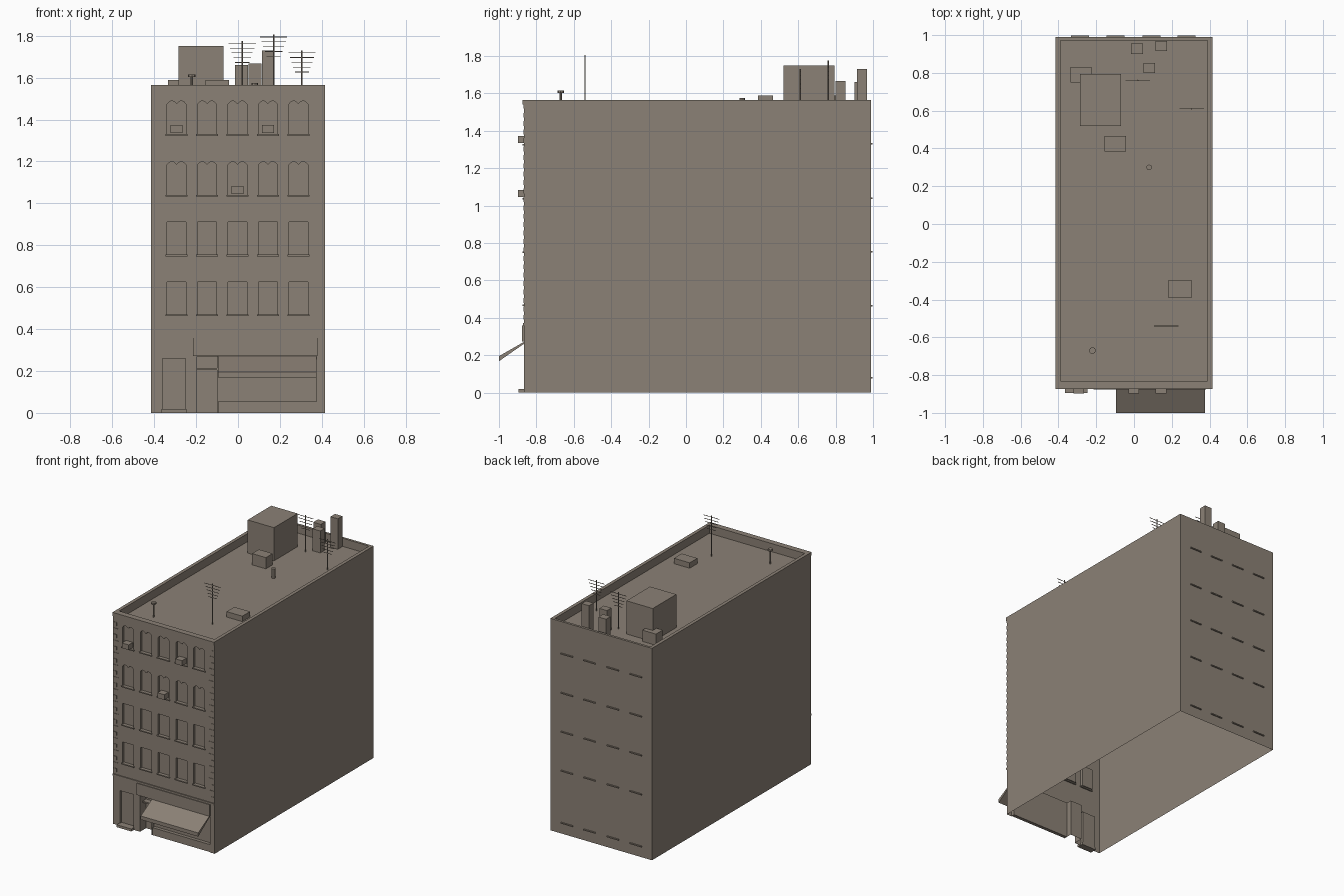
import bpy, bmesh, math
from mathutils import Vector

if "Cube" in bpy.data.objects:
    bpy.data.objects.remove(bpy.data.objects["Cube"])

stone = bpy.data.materials.new("warm_grey_stone")
stone.diffuse_color = (0.26, 0.22, 0.18, 1)
stone.use_nodes = True
stone.node_tree.nodes["Principled BSDF"].inputs["Base Color"].default_value = stone.diffuse_color

X, YF, YB, TOP, ROOF = 0.415, -0.865, 0.99, 1.565, 1.505


def finish(name, bm):
    bmesh.ops.remove_doubles(bm, verts=bm.verts, dist=1e-5)
    me = bpy.data.meshes.new(name)
    bm.to_mesh(me)
    bm.free()
    me.materials.append(stone)
    ob = bpy.data.objects.new(name, me)
    bpy.context.collection.objects.link(ob)
    return ob


def add_box(bm, x0, x1, y0, y1, z0, z1):
    vs = bmesh.ops.create_cube(bm, size=1)["verts"]
    for v in vs:
        v.co = Vector((x0 if v.co.x < 0 else x1, y0 if v.co.y < 0 else y1,
                       z0 if v.co.z < 0 else z1))


def boxes(name, *dims):
    bm = bmesh.new()
    for d in dims:
        add_box(bm, *d)
    return finish(name, bm)


def quad(bm, *pts):
    return bm.faces.new([bm.verts.new(p) for p in pts])


def rod(bm, x, y, r, z0, z1, n=8):
    vs = bmesh.ops.create_cone(bm, cap_ends=True, segments=n, radius1=r, radius2=r,
                               depth=z1 - z0)["verts"]
    bmesh.ops.translate(bm, verts=vs, vec=(x, y, (z0 + z1) / 2))


# Openings in the front wall: x0, x1, z0, z1, recess depth, double-arched top
COLS = [-0.293 + 0.1453 * i for i in range(5)]
ROWS = [(0.47, 0.625, False), (0.755, 0.91, False), (1.04, 1.20, True), (1.33, 1.49, True)]
openings = [(x - 0.045, x + 0.045, a, b, 0.018, arch) for a, b, arch in ROWS for x in COLS]
openings += [(-0.36, -0.25, 0, 0.26, 0.02, False),       # house door
             (-0.195, -0.1, 0, 0.27, 0.07, False),       # shop door
             (-0.1, 0.375, 0, 0.27, 0.03, False)]        # shop window

# Front wall as a grid with recessed openings
bm = bmesh.new()
xs = sorted({-X, X} | {round(v, 4) for o in openings for v in o[:2]})
zs = sorted({0, TOP} | {v for o in openings for v in o[2:4]})
for x0, x1 in zip(xs, xs[1:]):
    for z0, z1 in zip(zs, zs[1:]):
        cx, cz = (x0 + x1) / 2, (z0 + z1) / 2
        if not any(o[0] < cx < o[1] and o[2] < cz < o[3] for o in openings):
            quad(bm, (x0, YF, z0), (x1, YF, z0), (x1, YF, z1), (x0, YF, z1))
for x0, x1, z0, z1, d, arch in openings:
    yb = YF + d
    quad(bm, (x0, yb, z0), (x1, yb, z0), (x1, yb, z1), (x0, yb, z1))
    quad(bm, (x0, YF, z0), (x0, yb, z0), (x0, yb, z1), (x0, YF, z1))
    quad(bm, (x1, yb, z0), (x1, YF, z0), (x1, YF, z1), (x1, yb, z1))
    if z0 > 0:
        quad(bm, (x0, YF, z0), (x1, YF, z0), (x1, yb, z0), (x0, yb, z0))
    n = 8 if arch else 1
    # two shallow arches meeting at the middle
    top = [(x0 + (x1 - x0) * i / n,
            z1 - (0.016 * (1 - math.sin(math.pi * ((i / 4) % 1))) if arch else 0))
           for i in range(n + 1)]
    for (a, za), (b, zb) in zip(top, top[1:]):
        quad(bm, (a, yb, za), (b, yb, zb), (b, YF, zb), (a, YF, za))
        if arch:
            f = [(a, YF, za), (b, YF, zb), (b, YF, z1), (a, YF, z1)]
            f = [p for i, p in enumerate(f) if p not in f[:i]]
            quad(bm, *f)
finish("front_wall", bm)

# Side and back walls, parapet and roof; open underneath
bm = bmesh.new()
ix, iy0, iy1 = 0.39, -0.83, 0.972
outer = [(X, YF), (X, YB), (-X, YB), (-X, YF)]
inner = [(ix, iy0), (ix, iy1), (-ix, iy1), (-ix, iy0)]
for i in range(4):
    a, b, c, d = outer[i], outer[(i + 1) % 4], inner[(i + 1) % 4], inner[i]
    if i < 3:
        quad(bm, (*a, 0), (*b, 0), (*b, TOP), (*a, TOP))
    quad(bm, (*a, TOP), (*b, TOP), (*c, TOP), (*d, TOP))
    quad(bm, (*d, TOP), (*c, TOP), (*c, ROOF), (*d, ROOF))
quad(bm, *[(*p, ROOF) for p in inner])
finish("walls_and_roof", bm)

# Cornice and belt course
boxes("cornice", (-X, X, YF - 0.008, YF, 1.54, TOP), (-X, X, YF - 0.004, YF, 1.52, 1.54))
boxes("belt_course", (-X, X, YF - 0.007, YF, 0.358, 0.372))

# Corner quoins
boxes("quoins", *[(s * X - (w if s > 0 else 0), s * X + (w if s < 0 else 0),
                   YF - 0.003, YF, z, z + 0.026)
                  for s in (-1, 1) for i in range(25)
                  for z, w in [(0.39 + i * 0.045, 0.045 if i % 2 else 0.03)]])

# Window sills and air conditioners
boxes("front_sills", *[(x - 0.052, x + 0.052, YF - 0.008, YF + 0.01, a - 0.008, a)
                       for a, _, _ in ROWS for x in COLS])
boxes("air_conditioners", *[(x - 0.028, x + 0.028, YF - 0.032, YF + 0.018, z, z + 0.038)
                            for x, z in ((COLS[0], 1.335), (COLS[3], 1.335), (COLS[2], 1.045))])
boxes("back_sills", *[(x - 0.048, x + 0.048, YB, YB + 0.008, z - 0.004, z + 0.004)
                      for x in (-0.285, -0.097, 0.093, 0.278)
                      for z in (0.08, 0.465, 0.753, 1.04, 1.33)])

# Shop front
boxes("shop_fascia", (-0.215, 0.38, YF - 0.012, YF, 0.272, 0.358))
boxes("shop_bulkhead", (-0.095, 0.375, YF + 0.005, YF + 0.03, 0, 0.055))
boxes("shop_door_transom", (-0.195, -0.1, YF + 0.03, YF + 0.07, 0.205, 0.215))
boxes("door_step", (-0.365, -0.245, YF - 0.03, YF + 0.02, 0, 0.018))

# Awning: sloped wedge with a short front valance
bm = bmesh.new()
prof = [(YF, 0.272), (-1.0, 0.195), (-1.0, 0.168), (YF, 0.262)]
L, R = [[(x, y, z) for y, z in prof] for x in (-0.095, 0.375)]
quad(bm, *L)
quad(bm, *R[::-1])
for i in range(4):
    j = (i + 1) % 4
    quad(bm, L[j], L[i], R[i], R[j])
bmesh.ops.remove_doubles(bm, verts=bm.verts, dist=1e-5)
bmesh.ops.recalc_face_normals(bm, faces=bm.faces)
finish("awning", bm)

# Roof structures
boxes("stair_house", (-0.285, -0.07, 0.52, 0.795, ROOF, 1.75))
boxes("roof_hatches", (-0.335, -0.225, 0.75, 0.83, ROOF, 1.588),
      (-0.155, -0.042, 0.385, 0.465, ROOF, 1.588), (0.18, 0.308, -0.39, -0.30, ROOF, 1.545))
boxes("chimneys", (-0.015, 0.047, 0.9, 0.955, ROOF, 1.66),
      (0.05, 0.112, 0.8, 0.852, ROOF, 1.667), (0.115, 0.175, 0.915, 0.968, ROOF, 1.73))
bm = bmesh.new()
rod(bm, 0.08, 0.30, 0.015, ROOF, 1.575)
rod(bm, -0.22, -0.67, 0.006, ROOF, 1.602)
rod(bm, -0.22, -0.67, 0.018, 1.602, 1.615)
finish("vent_pipes", bm)

# Aerials with tapering cross bars
for i, (x, y, z) in enumerate([(0.17, -0.54, 1.805), (0.02, 0.76, 1.775), (0.305, 0.61, 1.73)]):
    bm = bmesh.new()
    rod(bm, x, y, 0.004, ROOF, z, 6)
    for k, w in enumerate((0.065, 0.058, 0.05, 0.042, 0.034)):
        h = z - 0.011 - 0.023 * k
        add_box(bm, x - w, x + w, y - 0.0015, y + 0.0015, h - 0.0015, h + 0.0015)
    finish("aerial_%d" % (i + 1), bm)
